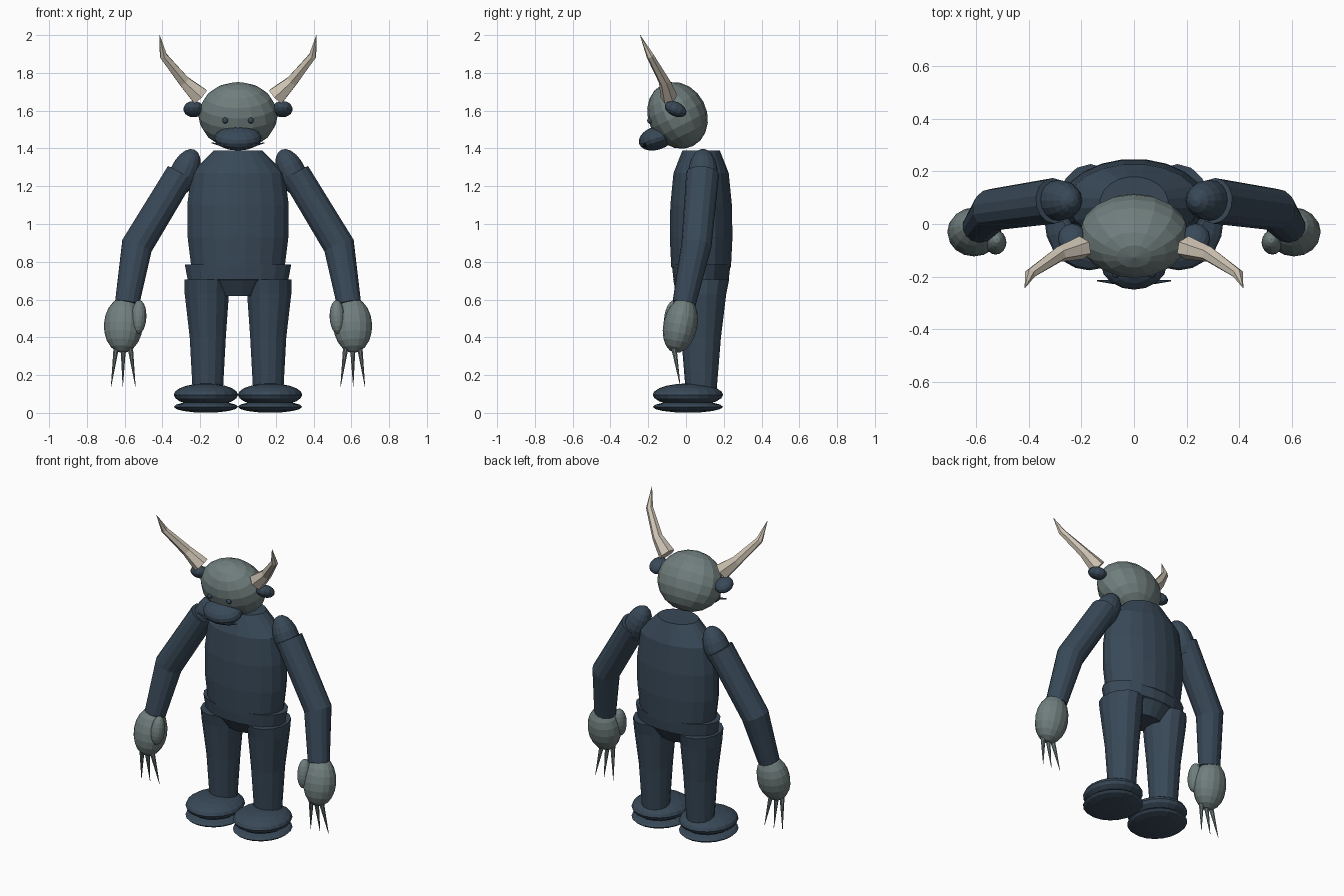
import bpy, bmesh, math
from mathutils import Vector, Euler

cube = bpy.data.objects.get("Cube")
if cube:
    bpy.data.objects.remove(cube, do_unlink=True)


def material(name, rgb):
    m = bpy.data.materials.new(name)
    m.use_nodes = True
    m.diffuse_color = (*rgb, 1)
    m.node_tree.nodes["Principled BSDF"].inputs["Base Color"].default_value = (*rgb, 1)
    return m


NAVY = material("dark navy", (0.04, 0.066, 0.097))
GREY = material("grey green", (0.16, 0.21, 0.205))
IVORY = material("ivory", (0.64, 0.57, 0.47))


def finish(name, bm, mat):
    bmesh.ops.recalc_face_normals(bm, faces=bm.faces)
    mesh = bpy.data.meshes.new(name)
    bm.to_mesh(mesh)
    bm.free()
    mesh.materials.append(mat)
    obj = bpy.data.objects.new(name, mesh)
    bpy.context.collection.objects.link(obj)
    return obj


def ellipsoid(name, mat, loc, radii, rot=(0, 0, 0), segs=16, rings=10):
    bm = bmesh.new()
    bmesh.ops.create_uvsphere(bm, u_segments=segs, v_segments=rings, radius=1)
    turn = Euler([math.radians(a) for a in rot]).to_matrix()
    for v in bm.verts:
        v.co = Vector(loc) + turn @ Vector([c * r for c, r in zip(v.co, radii)])
    return finish(name, bm, mat)


def loft(name, mat, path, sides=16):
    """Sweep elliptical rings along (x, y, z, radius_a, radius_b) stations."""
    bm = bmesh.new()
    pts = [Vector(p[:3]) for p in path]
    rows = []
    for i, p in enumerate(path):
        t = (pts[min(i + 1, len(pts) - 1)] - pts[max(i - 1, 0)]).normalized()
        u = Vector((0, 1, 0)).cross(t).normalized()
        w = t.cross(u)
        row = []
        for k in range(sides):
            a = math.tau * (k + 0.5) / sides
            row.append(bm.verts.new(pts[i] + u * p[3] * math.cos(a) + w * p[4] * math.sin(a)))
        rows.append(row)
    for lo, hi in zip(rows, rows[1:]):
        for k in range(sides):
            n = (k + 1) % sides
            bm.faces.new((lo[k], lo[n], hi[n], hi[k]))
    bm.faces.new(rows[0])
    bm.faces.new(rows[-1])
    return finish(name, bm, mat)


# Torso and pelvis
loft("torso", NAVY, [
    (0, 0.08, 0.77, 0.25, 0.16), (0, 0.08, 0.93, 0.27, 0.168),
    (0, 0.08, 1.10, 0.272, 0.165), (0, 0.08, 1.27, 0.25, 0.148),
    (0, 0.08, 1.39, 0.13, 0.10)], 20)
loft("pelvis", NAVY, [
    (0, 0.08, 0.62, 0.12, 0.09), (0, 0.08, 0.70, 0.20, 0.14),
    (0, 0.08, 0.705, 0.27, 0.148), (0, 0.08, 0.785, 0.285, 0.157)], 20)

# Head tilted forward, muzzle and mouth
ellipsoid("head", GREY, (0, -0.045, 1.575), (0.21, 0.155, 0.182), (27, 0, 0))
ellipsoid("muzzle", NAVY, (0, -0.155, 1.455), (0.125, 0.098, 0.062), (18, 0, 0))
loft("mouth", NAVY, [(-0.14, -0.215, 1.43, 0.003, 0.003), (-0.08, -0.22, 1.415, 0.008, 0.008),
                     (0.08, -0.22, 1.415, 0.008, 0.008), (0.14, -0.215, 1.43, 0.003, 0.003)], 6)

# Paired parts
for side, s in (("left", 1), ("right", -1)):
    ellipsoid(side + "_eye", NAVY, (s * 0.068, -0.19, 1.548), (0.016,) * 3, segs=10, rings=6)
    ellipsoid(side + "_ear", NAVY, (s * 0.235, -0.055, 1.608), (0.055, 0.061, 0.038), (-25, 0, 0), 12, 8)
    loft(side + "_horn", IVORY, [
        (s * 0.20, -0.09, 1.675, 0.055, 0.045), (s * 0.285, -0.115, 1.755, 0.034, 0.03),
        (s * 0.395, -0.19, 1.89, 0.022, 0.02), (s * 0.415, -0.243, 2.0, 0.001, 0.001)], 6)

    # Arm
    ellipsoid(side + "_shoulder", NAVY, (s * 0.285, 0.09, 1.27), (0.075, 0.078, 0.135),
              (0, -s * 24, 0))
    loft(side + "_arm", NAVY, [
        (s * 0.305, 0.088, 1.265, 0.08, 0.087), (s * 0.535, 0.055, 0.885, 0.085, 0.08),
        (s * 0.587, -0.01, 0.58, 0.066, 0.062)], 14)

    # Hand, thumb and claws
    ellipsoid(side + "_hand", GREY, (s * 0.607, -0.03, 0.465), (0.103, 0.09, 0.15), (-12, s * -3, 0))
    ellipsoid(side + "_thumb", GREY, (s * 0.525, -0.07, 0.508), (0.04, 0.045, 0.09), (-8, s * -2, 0))
    for n, base, tip in ((1, 0.575, 0.543), (2, 0.607, 0.61), (3, 0.64, 0.672)):
        loft(f"{side}_claw_{n}", GREY, [(s * base, -0.07, 0.38, 0.018, 0.018),
                                        (s * tip, -0.03, 0.14, 0.001, 0.001)], 8)

    # Leg and foot
    loft(side + "_leg", NAVY, [
        (s * 0.16, 0.08, 0.13, 0.083, 0.083), (s * 0.16, 0.08, 0.40, 0.098, 0.105),
        (s * 0.165, 0.08, 0.63, 0.12, 0.133), (s * 0.165, 0.08, 0.705, 0.122, 0.148)], 14)
    ellipsoid(side + "_foot", NAVY, (s * 0.17, 0.01, 0.096), (0.17, 0.186, 0.06), segs=20)
    ellipsoid(side + "_sole", NAVY, (s * 0.17, 0.01, 0.032), (0.17, 0.186, 0.031), segs=20, rings=8)
